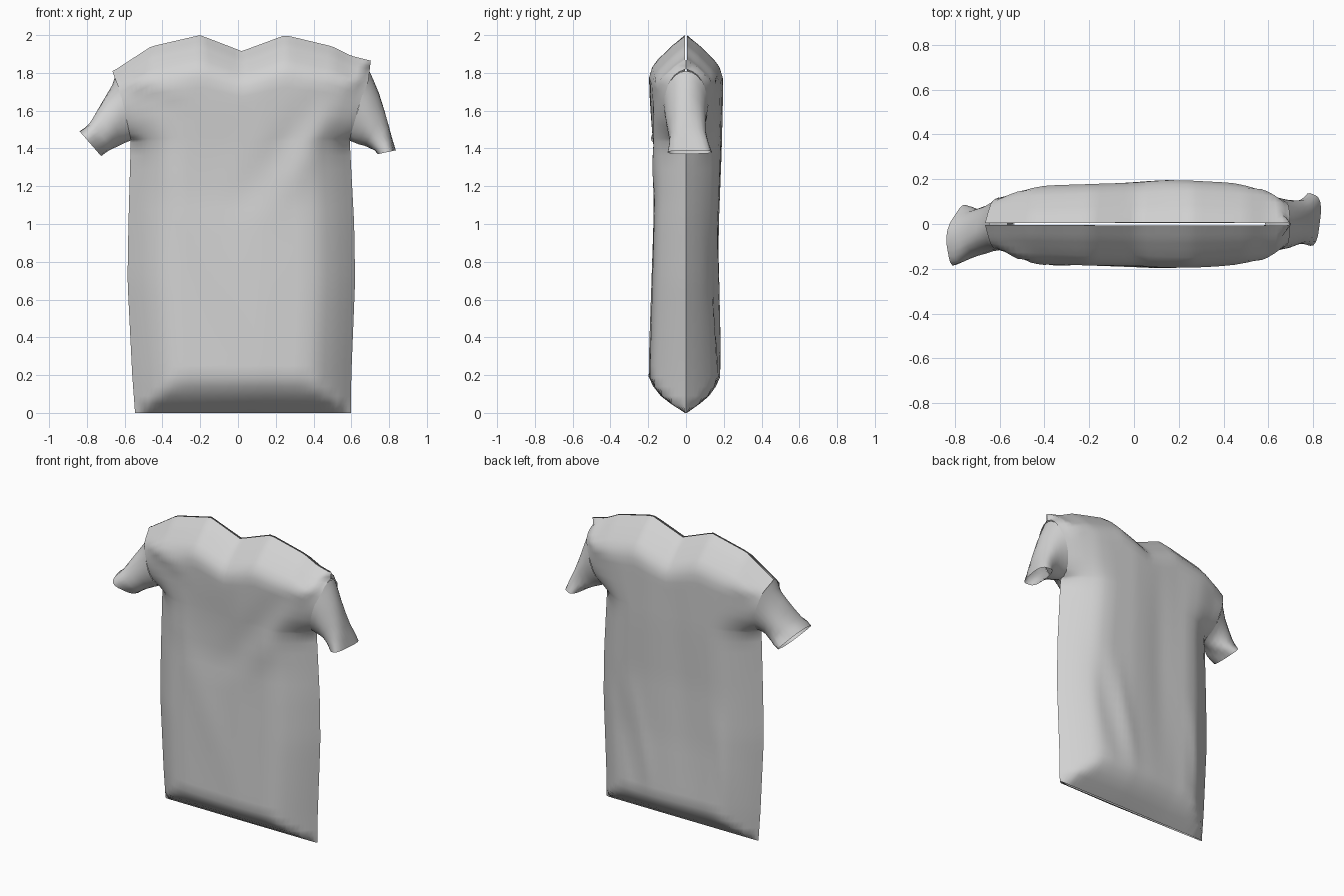
import bpy, bmesh, math
from mathutils import Vector

if "Cube" in bpy.data.objects:
    bpy.data.objects.remove(bpy.data.objects["Cube"])

fabric = bpy.data.materials.new("grey fabric")
fabric.diffuse_color = (0.64, 0.64, 0.64, 1)
fabric.use_nodes = True
fabric.node_tree.nodes["Principled BSDF"].inputs["Base Color"].default_value = fabric.diffuse_color


def interp(points, t):
    """Piecewise linear lookup."""
    if t <= points[0][0]:
        return points[0][1]
    for (a, va), (b, vb) in zip(points, points[1:]):
        if t <= b:
            return va + (vb - va) * (t - a) / (b - a)
    return points[-1][1]


def smooth(t):
    t = max(0, min(1, t))
    return t * t * (3 - 2 * t)


def finish(bm, name):
    mesh = bpy.data.meshes.new(name)
    bm.to_mesh(mesh)
    bm.free()
    mesh.materials.append(fabric)
    obj = bpy.data.objects.new(name, mesh)
    bpy.context.collection.objects.link(obj)
    bpy.ops.object.select_all(action='DESELECT')
    obj.select_set(True)
    bpy.context.view_layer.objects.active = obj
    bpy.ops.object.shade_smooth_by_angle(angle=math.radians(50))


# Outline of the torso: side seams by height, neckline and shoulders by x
LEFT = [(0, -.545), (.2, -.56), (.7, -.585), (1.0, -.58), (1.43, -.568),
        (1.6, -.60), (1.76, -.635), (1.86, -.665)]
RIGHT = [(0, .597), (.2, .60), (.7, .62), (1.0, .615), (1.43, .592),
         (1.6, .635), (1.75, .69), (1.86, .703)]
TOP = [(-.66, 1.81), (-.46, 1.94), (-.2, 2.0), (.02, 1.915), (.25, 2.0),
       (.5, 1.94), (.6, 1.89), (.7, 1.865)]
# Puffed thickness: pinched at hem, neckline and side seams
HEM = [(0, .03), (.05, .42), (.09, .68), (.14, .88), (.19, 1)]
NECK = [(0, .03), (.05, .36), (.13, .78), (.18, .97), (.22, 1)]
SIDE = [(0, 0), (.05, .3), (.1, .56), (.16, .81), (.21, .94), (.28, 1)]
FRONT = [(0, .197), (.2, .197), (.8, .18), (1.15, .17), (1.4, .178), (1.78, .199)]
BACK = [(0, .18), (.2, .18), (.6, .171), (1.0, .174), (1.4, .19), (1.78, .198)]
# Fullness across the width
ACROSS_FRONT = [(-.5, .88), (-.2, .94), (.12, 1), (.5, .95)]
ACROSS_BACK = [(-.5, .87), (-.2, .9), (.0, .97), (.15, 1), (.5, .93)]


def fold(x, z, ax, az, bx, bz, width):
    """Soft ridge along a line from a to b."""
    a, d = Vector((ax, az)), Vector((bx - ax, bz - az))
    t = max(0, min(1, (Vector((x, z)) - a).dot(d) / d.length_squared))
    dist = (Vector((x, z)) - a - d * t).length
    return math.exp(-(dist / width) ** 2) * math.sin(math.pi * (.1 + .8 * t))


def wrinkle(x, z, side):
    if side < 0:
        return (.010 * fold(x, z, .58, 1.72, .2, 1.1, .07)
                - .012 * fold(x, z, .45, 1.7, .0, 1.1, .08)
                + .012 * fold(x, z, -.6, 1.78, -.25, 1.68, .04)
                - .010 * fold(x, z, -.1, 1.6, -.05, 1.0, .2)
                + .006 * fold(x, z, -.55, 1.7, .1, .3, .1))
    return (.010 * fold(x, z, .28, .85, .15, .25, .05)
            - .010 * fold(x, z, -.04, 1.7, -.1, .4, .1)
            + .010 * fold(x, z, -.35, .8, -.42, .2, .05)
            - .014 * fold(x, z, .42, .9, .28, .25, .07))


def armhole(z):
    """Half width of the open armhole at the side seam."""
    h = (z - 1.63) / .185
    return .115 * math.sqrt(1 - h * h) if abs(h) < 1 else 0


# Torso: front and back panels joined along the side seams
COLS = 44
rows = ([0, .05, .09, .14, .19, .25] + [.31 + .07 * i for i in range(17)]
        + [1.445, 1.455, 1.475, 1.51, 1.55, 1.6, 1.64, 1.68, 1.72, 1.75, 1.78,
           1.80, 1.815, 1.83, 1.845, 1.86])
bm = bmesh.new()
for side, depth, across in ((-1, FRONT, ACROSS_FRONT), (1, BACK, ACROSS_BACK)):
    grid = []
    for z0 in rows:
        line = []
        left, right = interp(LEFT, z0), interp(RIGHT, z0)
        for c in range(COLS + 1):
            u = c / COLS
            u = .6 * u + .4 * smooth(u)            # denser near the seams
            x = left + (right - left) * u
            top = interp(TOP, x)
            z = z0 + (top - 1.86) * smooth((z0 - 1.35) / .51)
            s = min(x - left, right - x)
            full = interp(depth, z) * interp(across, x) + wrinkle(x, z, side)
            # the armhole opening eases into the side profile away from the seam
            ease = smooth((z - 1.36) / .22)
            edge = interp(SIDE, s)
            hole = armhole(z) / full
            near = 1 - smooth(s / .1)
            spread = .62 * ease * smooth((1.95 - z) / .15)
            hole = hole * near + spread * (1 - near)
            edge = hole + (1 - hole) * edge
            y = side * full * min(edge, interp(HEM, z), interp(NECK, top - z))
            line.append(bm.verts.new((x, y, z)))
        grid.append(line)
    for low, high in zip(grid, grid[1:]):
        for c in range(COLS):
            quad = [low[c], low[c + 1], high[c + 1], high[c]]
            bm.faces.new(quad if side < 0 else quad[::-1])
bmesh.ops.remove_doubles(bm, verts=bm.verts, dist=.0005)
finish(bm, "shirt_body")


def sleeve(name, rings, crumple):
    """Open tube; ring = outer x, outer z, inner x, inner z, y centre, y half width, y tilt."""
    sides = 24
    bm = bmesh.new()
    loops = []
    for i, (ox, oz, ix, iz, yc, hw, tilt) in enumerate(rings):
        mid = Vector(((ox + ix) / 2, yc, (oz + iz) / 2))
        half = Vector(((ox - ix) / 2, tilt, (oz - iz) / 2))
        loop = []
        for s in range(sides):
            a = 2 * math.pi * s / sides
            r = 1 + crumple * i / len(rings) * math.sin(4 * a + i)
            loop.append(bm.verts.new(mid + (half * math.cos(a) + Vector((0, hw * math.sin(a), 0))) * r))
        loops.append(loop)
    for a, b in zip(loops, loops[1:]):
        for s in range(sides):
            t = (s + 1) % sides
            bm.faces.new((a[s], a[t], b[t], b[s]))
    bmesh.ops.recalc_face_normals(bm, faces=bm.faces)
    finish(bm, name)


# Short sleeves drooping from the armholes
sleeve("right_sleeve", [
    (.695, 1.81, .588, 1.443, .0, .118, 0), (.715, 1.765, .61, 1.435, .0, .112, 0),
    (.745, 1.69, .64, 1.425, .0, .105, 0), (.775, 1.60, .67, 1.415, .005, .10, 0),
    (.80, 1.52, .695, 1.40, .01, .10, 0), (.82, 1.45, .72, 1.39, .015, .11, .01),
    (.835, 1.39, .74, 1.37, .02, .12, .02)], .08)
sleeve("left_sleeve", [
    (-.645, 1.80, -.566, 1.443, 0, .118, 0), (-.665, 1.735, -.59, 1.435, -.01, .11, 0),
    (-.705, 1.665, -.615, 1.425, -.025, .105, -.01), (-.745, 1.60, -.64, 1.41, -.035, .105, -.02),
    (-.78, 1.545, -.665, 1.395, -.045, .11, -.03), (-.81, 1.515, -.69, 1.38, -.05, .115, -.04),
    (-.838, 1.49, -.725, 1.36, -.05, .12, -.045)], .08)
